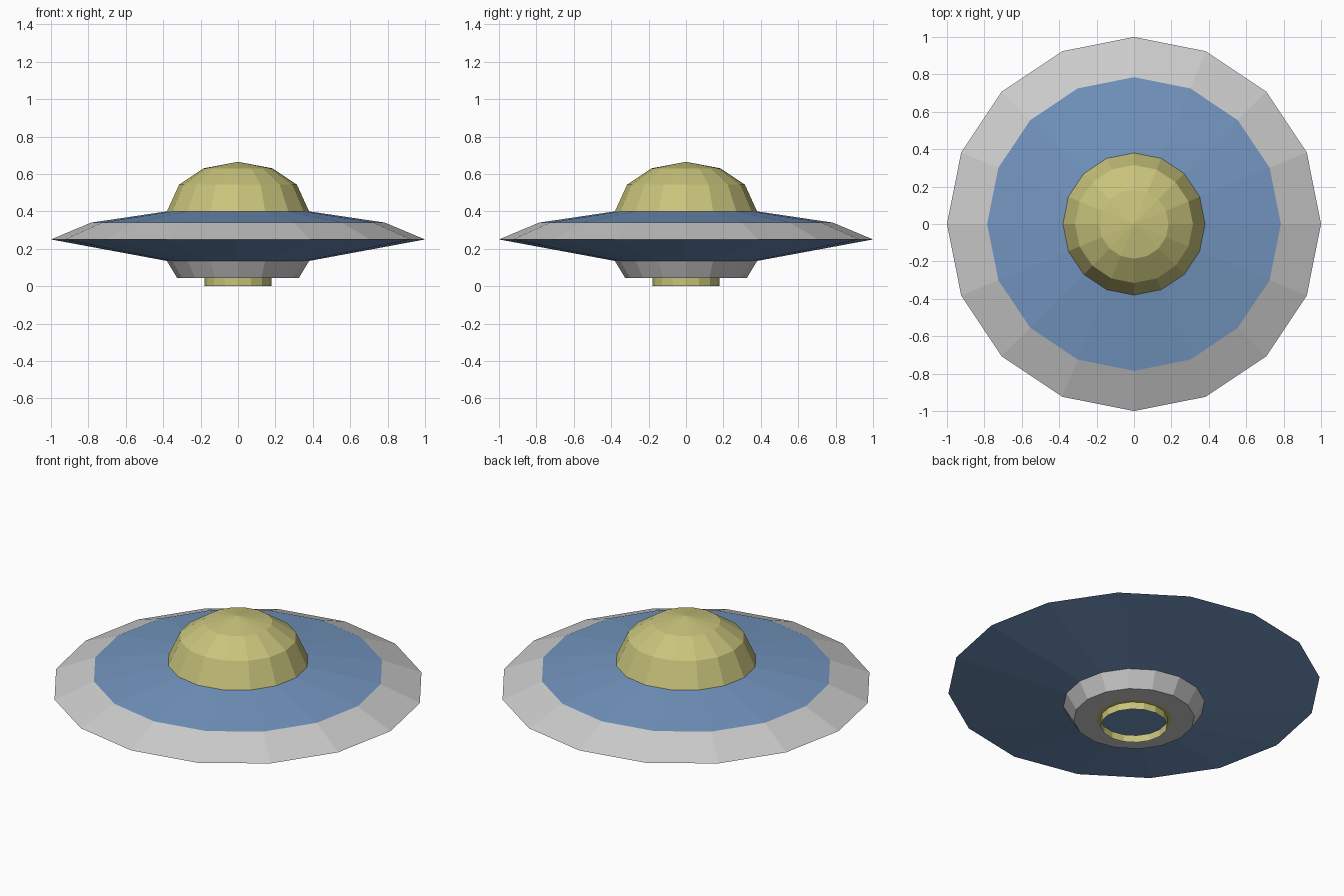
import bpy, bmesh
from math import cos, sin, pi

if "Cube" in bpy.data.objects:
    bpy.data.objects.remove(bpy.data.objects["Cube"])

SIDES = 16


def material(name, rgb):
    m = bpy.data.materials.new(name)
    m.diffuse_color = (*rgb, 1)
    m.use_nodes = True
    m.node_tree.nodes["Principled BSDF"].inputs["Base Color"].default_value = m.diffuse_color
    return m


def lathe(name, profile, mat=None):
    """Spin an (r, z) profile, listed bottom to top on its outside, into a faceted shell."""
    bm = bmesh.new()
    rings = []
    for r, z in profile:
        n = 1 if r == 0 else SIDES
        ring = [bm.verts.new((r * cos(2 * pi * i / SIDES), r * sin(2 * pi * i / SIDES), z))
                for i in range(n)]
        rings.append(ring * (SIDES // n))
    for a, b in zip(rings, rings[1:]):
        for i in range(SIDES):
            j = (i + 1) % SIDES
            bm.faces.new(list(dict.fromkeys((a[i], a[j], b[j], b[i]))))
    mesh = bpy.data.meshes.new(name)
    bm.to_mesh(mesh)
    bm.free()
    if mat:
        mesh.materials.append(mat)
    obj = bpy.data.objects.new(name, mesh)
    bpy.context.collection.objects.link(obj)
    return obj


blue = material("blue", (0.17, 0.30, 0.52))
yellow = material("yellow", (0.58, 0.55, 0.20))

# Saucer: blue underside, grey rim band, blue upper deck
lathe("hull_underside", [(0, 0.135), (0.38, 0.135), (1.0, 0.25)], blue)
lathe("rim_band", [(1.0, 0.25), (0.785, 0.34)])
lathe("upper_deck", [(0.785, 0.34), (0.38, 0.40)], blue)

# Cockpit dome
lathe("dome", [(0.38, 0.40), (0.315, 0.543), (0.185, 0.63), (0, 0.665)], yellow)

# Tapered base with an opening, and the hollow thruster ring below it
lathe("base", [(0.205, 0.043), (0.325, 0.043), (0.38, 0.135)])
lathe("thruster_ring", [(0.18, 0), (0.18, 0.043), (0.205, 0.043)], yellow)
